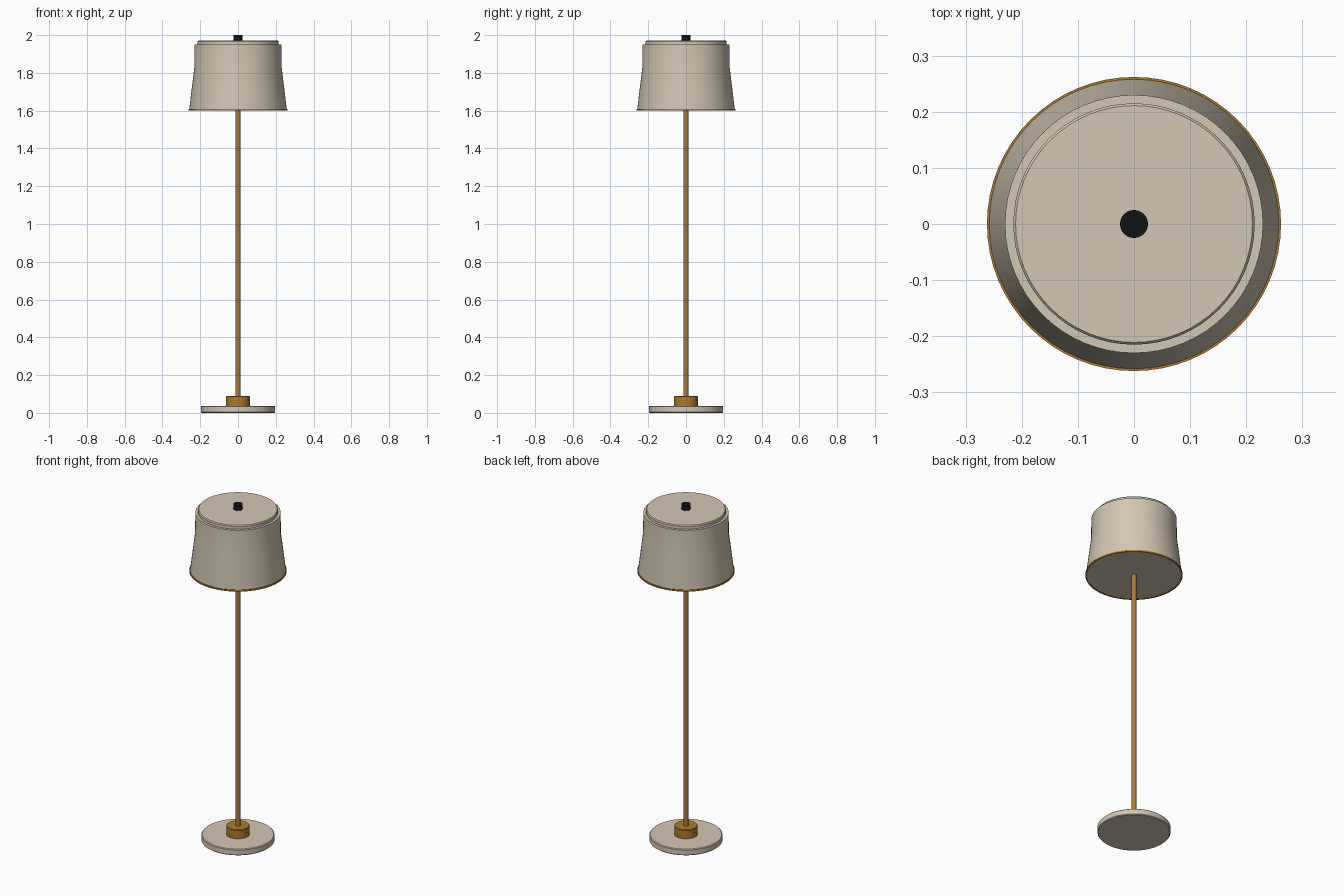
import bpy
import bmesh
import math

cube = bpy.data.objects.get("Cube")
if cube:
    bpy.data.objects.remove(cube, do_unlink=True)


def make_material(name, colour):
    mat = bpy.data.materials.new(name)
    mat.use_nodes = True
    mat.diffuse_color = (*colour, 1)
    mat.node_tree.nodes["Principled BSDF"].inputs["Base Color"].default_value = (*colour, 1)
    return mat


cream = make_material("cream", (0.65, 0.57, 0.45))
brass = make_material("brass", (0.42, 0.2, 0.025))
black = make_material("black", (0.006, 0.006, 0.007))


def turned(name, profile, mat, sides=64):
    """Turn a (radius, height) profile around z; close it at both ends."""
    bm = bmesh.new()
    rings = []
    for r, z in profile:
        angles = [2 * math.pi * i / sides for i in range(sides)]
        rings.append([bm.verts.new((r * math.cos(a), r * math.sin(a), z)) for a in angles])
    for low, high in zip(rings, rings[1:]):
        for i in range(sides):
            j = (i + 1) % sides
            bm.faces.new((low[i], low[j], high[j], high[i]))
    bm.faces.new(rings[0][::-1])
    bm.faces.new(rings[-1])
    mesh = bpy.data.meshes.new(name)
    bm.to_mesh(mesh)
    bm.free()
    mesh.materials.append(mat)
    obj = bpy.data.objects.new(name, mesh)
    bpy.context.collection.objects.link(obj)
    bpy.ops.object.select_all(action="DESELECT")
    obj.select_set(True)
    bpy.context.view_layer.objects.active = obj
    bpy.ops.object.shade_smooth_by_angle(angle=math.radians(30))
    return obj


# Stand: flat round foot, collar and slim pole
turned("base", [(0.193, 0), (0.197, 0.004), (0.197, 0.033), (0.193, 0.037)], cream)
turned("collar", [(0.063, 0.035), (0.063, 0.086), (0.06, 0.09)], brass, 48)
turned("pole", [(0.014, 0.08), (0.014, 1.62)], brass, 32)

# Shade: flared skirt below a straight drum, with a stepped lid
turned("shade", [(0.258, 1.602), (0.258, 1.61), (0.231, 1.83), (0.23, 1.95)], cream)
turned("shade_lid", [(0.215, 1.945), (0.215, 1.966), (0.211, 1.971)], cream)

# Brass trim ring around the lower edge
trim = turned("shade_trim", [(0.262, 1.6), (0.262, 1.609)], brass)
bm = bmesh.new()
bm.from_mesh(trim.data)
caps = [f for f in bm.faces if len(f.verts) > 4]
bmesh.ops.delete(bm, geom=caps, context="FACES_ONLY")
bm.to_mesh(trim.data)
bm.free()
thickness = trim.modifiers.new("thickness", "SOLIDIFY")
thickness.thickness = 0.008
thickness.offset = -1

# Finial knob
turned("finial", [(0.025, 1.968), (0.025, 2.0)], black, 24)
